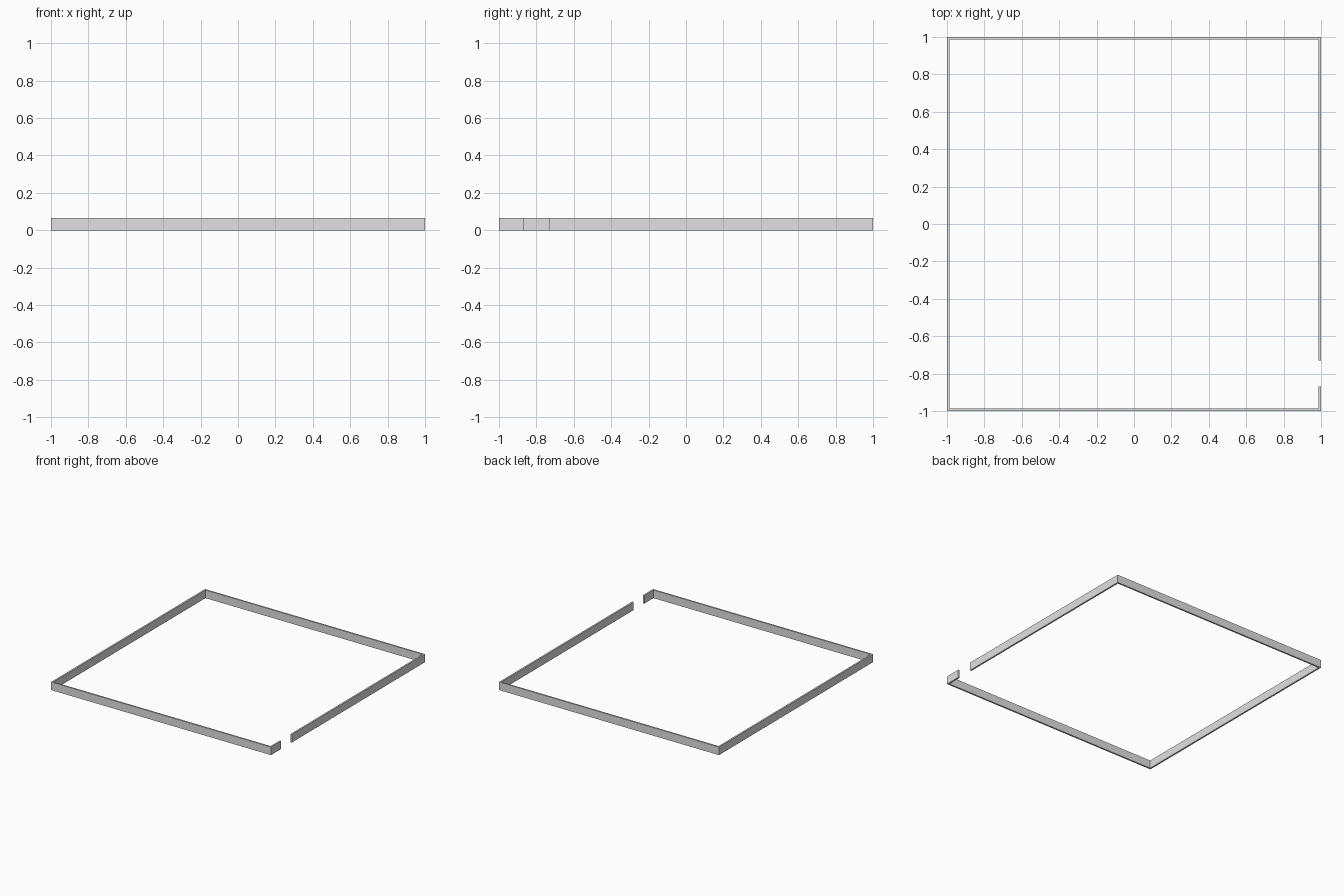
import bpy
import bmesh

if "Cube" in bpy.data.objects:
    bpy.data.objects.remove(bpy.data.objects["Cube"])

HEIGHT = 0.066
OUT = 1.0              # outer half size
INN = OUT - 0.0135     # inner half size
GAP_LOW, GAP_HIGH = -0.868, -0.73

grey = bpy.data.materials.new("light_grey")
grey.diffuse_color = (0.75, 0.75, 0.75, 1)
grey.use_nodes = True
grey.node_tree.nodes["Principled BSDF"].inputs["Base Color"].default_value = grey.diffuse_color


def loop(r):
    """Wall line from one side of the gap, around the square, to the other."""
    return [(r, GAP_HIGH), (r, r), (-r, r), (-r, -r), (r, -r), (r, GAP_LOW)]


# Thin perimeter wall: mitred strip between outer and inner lines, raised to height
bm = bmesh.new()
outer = [bm.verts.new((x, y, 0)) for x, y in loop(OUT)]
inner = [bm.verts.new((x, y, 0)) for x, y in loop(INN)]
strip = [bm.faces.new((outer[i], outer[i + 1], inner[i + 1], inner[i])) for i in range(5)]
raised = bmesh.ops.extrude_face_region(bm, geom=strip, use_keep_orig=True)["geom"]
bmesh.ops.translate(bm, vec=(0, 0, HEIGHT),
                    verts=[g for g in raised if isinstance(g, bmesh.types.BMVert)])
bmesh.ops.recalc_face_normals(bm, faces=bm.faces)

mesh = bpy.data.meshes.new("perimeter_wall")
bm.to_mesh(mesh)
bm.free()
mesh.materials.append(grey)
wall = bpy.data.objects.new("perimeter_wall", mesh)
bpy.context.collection.objects.link(wall)
